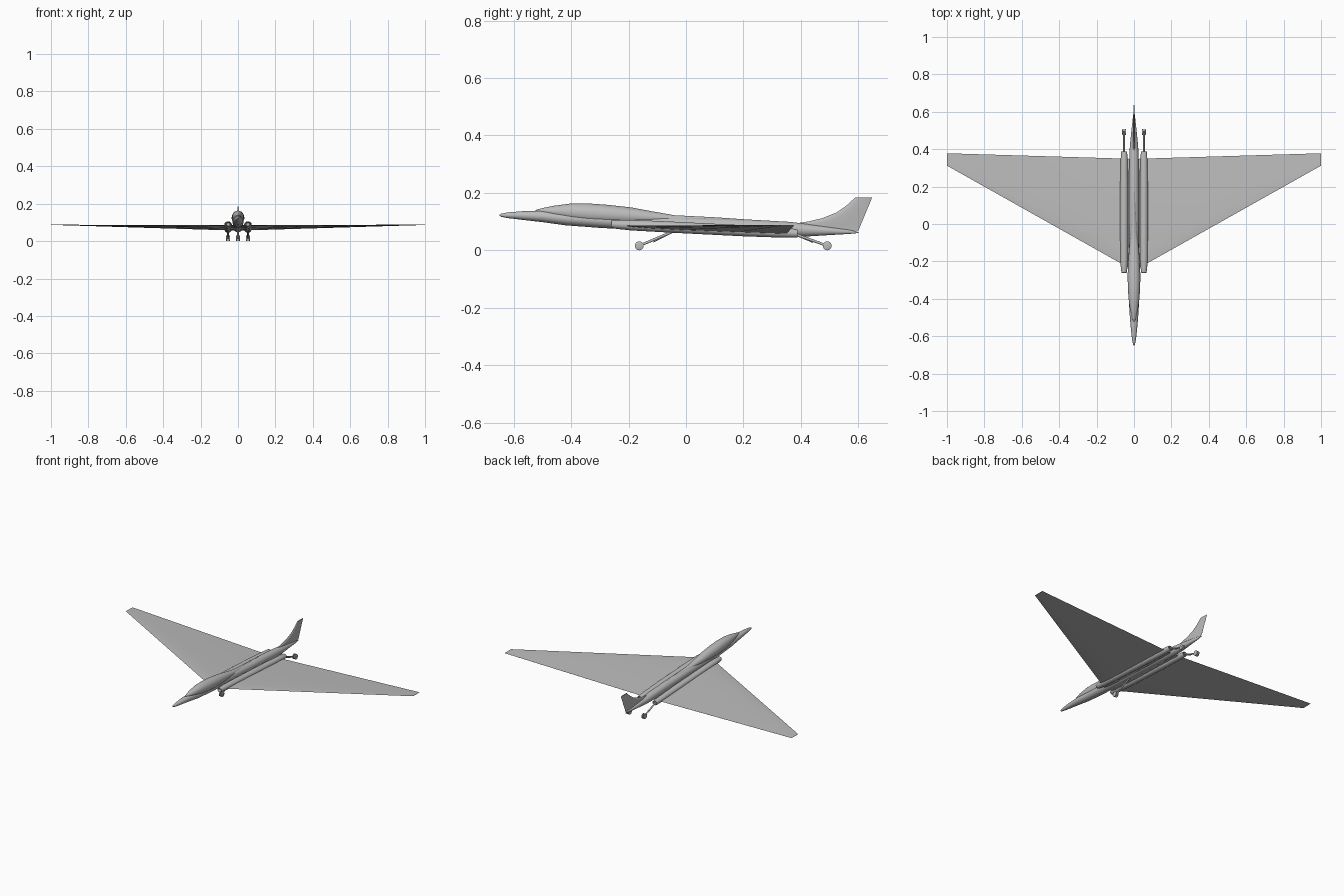
import bpy, bmesh, math
from mathutils import Vector

if "Cube" in bpy.data.objects:
    bpy.data.objects.remove(bpy.data.objects["Cube"])

grey = bpy.data.materials.new("airframe grey")
grey.diffuse_color = (0.5, 0.5, 0.5, 1)
grey.use_nodes = True
grey.node_tree.nodes["Principled BSDF"].inputs["Base Color"].default_value = grey.diffuse_color


def loft(name, rings, angle=35):
    """Skin a list of equal-length closed rings and cap both ends."""
    bm = bmesh.new()
    loops = [[bm.verts.new(p) for p in ring] for ring in rings]
    n = len(loops[0])
    for a, b in zip(loops, loops[1:]):
        for i in range(n):
            j = (i + 1) % n
            bm.faces.new((a[i], a[j], b[j], b[i]))
    bm.faces.new(loops[0])
    bm.faces.new(loops[-1])
    bmesh.ops.recalc_face_normals(bm, faces=bm.faces)
    mesh = bpy.data.meshes.new(name)
    bm.to_mesh(mesh)
    bm.free()
    mesh.materials.append(grey)
    ob = bpy.data.objects.new(name, mesh)
    bpy.context.collection.objects.link(ob)
    bpy.ops.object.select_all(action='DESELECT')
    ob.select_set(True)
    bpy.context.view_layer.objects.active = ob
    bpy.ops.object.shade_smooth_by_angle(angle=math.radians(angle))
    return ob


def body(name, stations, x=0, n=28):
    """Round body along y; stations are (y, centre z, half width, half height)."""
    rings = []
    for y, z, w, h in stations:
        rings.append([(x + w * math.cos(2 * math.pi * i / n), y,
                       z + h * math.sin(2 * math.pi * i / n)) for i in range(n)])
    return loft(name, rings)


def blade(name, sections, thick_dir):
    """Thin aerofoil surface; sections are (leading point, trailing point, half thickness)."""
    prof = [(0, 0), (0.04, 0.5), (0.15, 0.9), (0.35, 1), (0.7, 0.6), (1, 0.03)]
    prof += [(t, -k) for t, k in reversed(prof[1:])]
    d = Vector(thick_dir)
    return loft(name, [[Vector(a).lerp(Vector(b), t) + d * (k * h) for t, k in prof]
                       for a, b, h in sections])


def rod(name, p, q, r, n=14):
    """Straight cylinder between two points."""
    p, q = Vector(p), Vector(q)
    rot = (q - p).to_track_quat('Z', 'Y')
    circle = [rot @ Vector((r * math.cos(2 * math.pi * i / n),
                            r * math.sin(2 * math.pi * i / n), 0)) for i in range(n)]
    return loft(name, [[c + e for c in circle] for e in (p, q)])


# Fuselage, pitched slightly nose up
body("fuselage", [
    (-0.65, 0.122, 0.001, 0.001), (-0.645, 0.122, 0.005, 0.005), (-0.62, 0.122, 0.010, 0.010),
    (-0.57, 0.121, 0.016, 0.015), (-0.50, 0.118, 0.022, 0.020), (-0.42, 0.110, 0.027, 0.023),
    (-0.30, 0.103, 0.030, 0.025), (-0.15, 0.096, 0.028, 0.026), (0.0, 0.090, 0.026, 0.026),
    (0.20, 0.081, 0.026, 0.027), (0.36, 0.073, 0.025, 0.026), (0.42, 0.070, 0.022, 0.022),
    (0.50, 0.067, 0.014, 0.014), (0.57, 0.064, 0.006, 0.007), (0.60, 0.062, 0.001, 0.002)])

# Canopy hump fading into the spine
body("canopy", [
    (-0.525, 0.138, 0.002, 0.002), (-0.50, 0.137, 0.011, 0.010), (-0.46, 0.135, 0.021, 0.020),
    (-0.40, 0.132, 0.029, 0.031), (-0.34, 0.128, 0.033, 0.035), (-0.27, 0.124, 0.034, 0.034),
    (-0.19, 0.119, 0.030, 0.030), (-0.12, 0.114, 0.025, 0.022), (-0.04, 0.108, 0.016, 0.014),
    (0.10, 0.102, 0.010, 0.013), (0.35, 0.090, 0.004, 0.008)])

# Delta wing in one span
blade("wing", [
    ((-1, 0.312, 0.087), (-1, 0.378, 0.087), 0.001),
    ((0, -0.25, 0.085), (0, 0.348, 0.056), 0.005),
    ((1, 0.312, 0.087), (1, 0.378, 0.087), 0.001)], (0, 0, 1))

# Swept tail fin with a curved leading edge
blade("tail_fin", [
    ((0, le, z), (0, 0.597 + (z - 0.06) * 0.415, z), h) for z, le, h in (
        (0.068, 0.36, 0.006), (0.093, 0.38, 0.006), (0.101, 0.43, 0.006), (0.112, 0.475, 0.005),
        (0.132, 0.525, 0.005), (0.155, 0.558, 0.004), (0.184, 0.59, 0.003))], (1, 0, 0))


def pod_station(y, r):
    return (y, 0.091 - (y + 0.26) * 0.05, r, r * 0.92)


# Engine pods with recessed intakes and exhausts
for side, s in (("left", -1), ("right", 1)):
    body("engine_pod_" + side, [pod_station(*st) for st in (
        (-0.235, 0.009), (-0.262, 0.012), (-0.26, 0.014), (-0.24, 0.017), (-0.19, 0.020),
        (-0.05, 0.021), (0.20, 0.021), (0.32, 0.019), (0.375, 0.017), (0.388, 0.015),
        (0.388, 0.012), (0.36, 0.010))], x=s * 0.053, n=24)


def landing_gear(name, x, top, hub):
    """Raked leg, thin brace and a pair of wheels on a short axle."""
    (ty, tz), (hy, hz) = top, hub
    rod(name + "_leg", (x, ty, tz), (x, hy, hz), 0.0045)
    rod(name + "_brace", (x, ty, tz - 0.003),
        (x, ty + (hy - ty) * 0.6, tz + (hz - tz) * 0.75), 0.0015, 8)
    rod(name + "_axle", (x - 0.011, hy, hz), (x + 0.011, hy, hz), 0.004)
    for i, s in enumerate((-1, 1)):
        ring = [(0.0025, 0.012), (0.003, 0.0155), (0.009, 0.0155), (0.0105, 0.012)]
        loft(f"{name}_wheel_{i + 1}", [
            [(x + s * w, hy + r * math.cos(2 * math.pi * k / 20),
              hz + r * math.sin(2 * math.pi * k / 20)) for k in range(20)] for w, r in ring])


# Nose gear on the centreline, main gear behind the pods
landing_gear("nose_gear", 0, (-0.04, 0.068), (-0.163, 0.0155))
for side, s in (("left", -1), ("right", 1)):
    landing_gear("main_gear_" + side, s * 0.053, (0.37, 0.06), (0.492, 0.0155))
